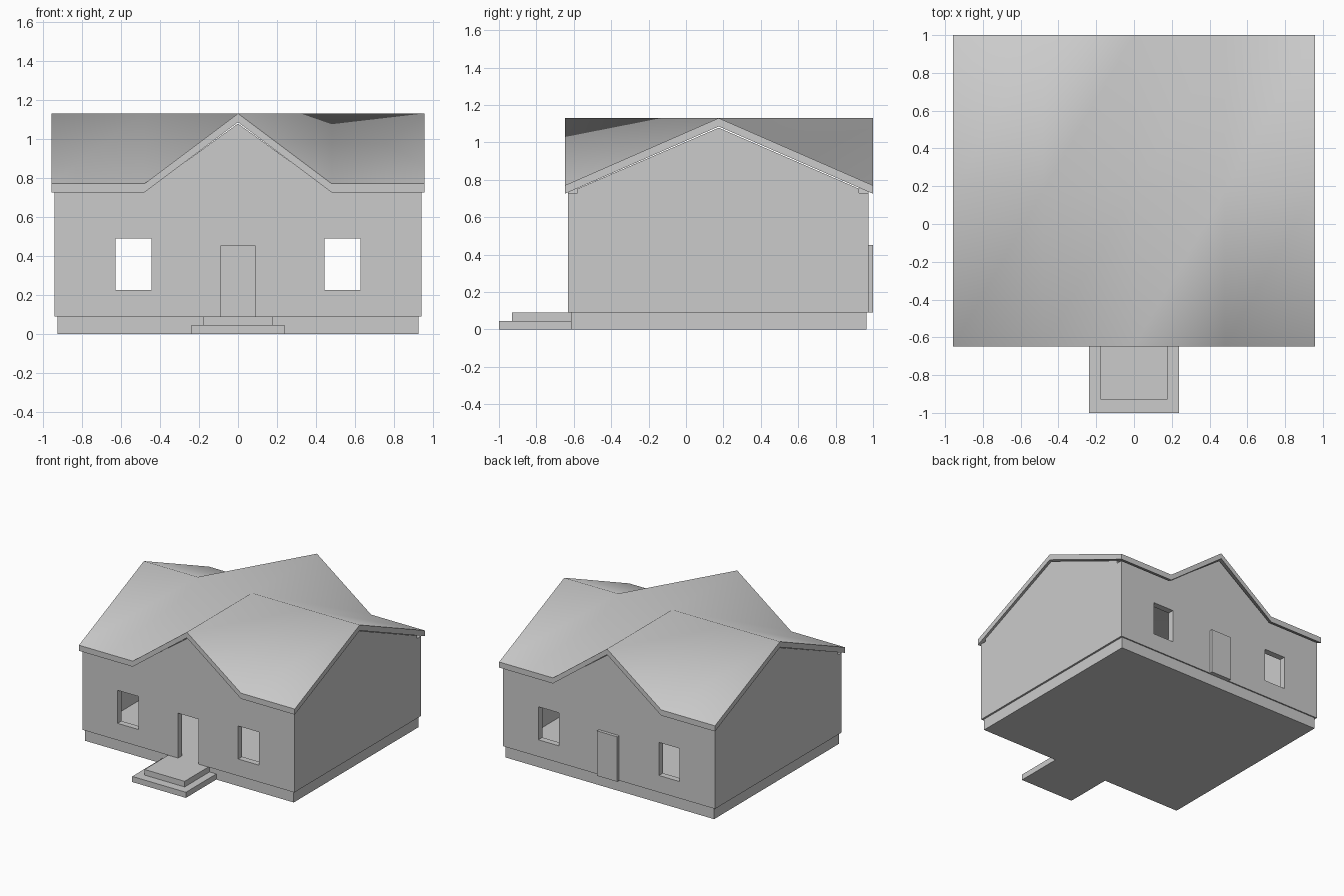
import bpy, bmesh, math
from mathutils import Vector

if "Cube" in bpy.data.objects:
    bpy.data.objects.remove(bpy.data.objects["Cube"])


def mesh_object(name, bm):
    bmesh.ops.recalc_face_normals(bm, faces=bm.faces)
    mesh = bpy.data.meshes.new(name)
    bm.to_mesh(mesh)
    bm.free()
    obj = bpy.data.objects.new(name, mesh)
    bpy.context.collection.objects.link(obj)
    return obj


def extrude_profile(name, points, offset):
    """Solid prism from a closed profile of 3D points."""
    bm = bmesh.new()
    face = bm.faces.new([bm.verts.new(p) for p in points])
    out = bmesh.ops.extrude_face_region(bm, geom=[face], use_keep_orig=True)
    verts = [v for v in out["geom"] if isinstance(v, bmesh.types.BMVert)]
    bmesh.ops.translate(bm, verts=verts, vec=Vector(offset))
    return mesh_object(name, bm)


def box(name, x0, x1, y0, y1, z0, z1):
    pts = [(x0, y0, z0), (x1, y0, z0), (x1, y1, z0), (x0, y1, z0)]
    return extrude_profile(name, pts, (0, 0, z1 - z0))


WALL = 0.05          # wall thickness
FLOOR = 0.09
RIDGE_Y = 0.175

# Foundation and entrance steps
box("foundation", -0.925, 0.925, -0.615, 0.965, 0, FLOOR)
box("lower_step", -0.238, 0.238, -1.0, -0.615, 0, 0.045)
box("upper_step", -0.178, 0.178, -0.93, -0.615, 0.045, FLOOR)

# Front and back walls with gables; the front one has an open doorway
gable = [(0.94, FLOOR), (0.94, 0.73), (0.48, 0.73), (0, 1.078),
         (-0.48, 0.73), (-0.94, 0.73), (-0.94, FLOOR)]
doorway = [(-0.09, FLOOR), (-0.09, 0.45), (0.09, 0.45), (0.09, FLOOR)]
front = extrude_profile("front_wall", [(x, -0.63, z) for x, z in gable + doorway], (0, WALL, 0))
back = extrude_profile("back_wall", [(x, 0.975, z) for x, z in gable], (0, -WALL, 0))

# Window openings through both walls
for side in (-1, 1):
    cx = side * 0.535
    cutter = box("window_cutter", cx - 0.092, cx + 0.092, -0.8, 1.2, 0.225, 0.49)
    cutter.hide_render = True
    cutter.display_type = 'WIRE'
    for wall in (front, back):
        mod = wall.modifiers.new("window", 'BOOLEAN')
        mod.operation = 'DIFFERENCE'
        mod.solver = 'EXACT'
        mod.object = cutter

# Bake the openings and remove the cutters
for wall in (front, back):
    bpy.context.view_layer.update()
    baked = bpy.data.meshes.new_from_object(
        wall.evaluated_get(bpy.context.evaluated_depsgraph_get()))
    wall.modifiers.clear()
    wall.data = baked
for obj in list(bpy.data.objects):
    if obj.name.startswith("window_cutter"):
        bpy.data.objects.remove(obj)

# Side walls rising to the long ridge
side_profile = [(-0.58, FLOOR), (0.925, FLOOR), (0.925, 0.752),
                (RIDGE_Y, 1.078), (-0.58, 0.752)]
for name, s in (("left_wall", -1), ("right_wall", 1)):
    extrude_profile(name, [(s * 0.94, y, z) for y, z in side_profile], (-s * WALL, 0, 0))

# Back door slab
box("back_door", -0.09, 0.09, 0.96, 1.0, FLOOR, 0.45)

# Cross-gabled roof: a grid of eaves and ridges, every cell split the same way
xs = (-0.957, -0.48, 0, 0.48, 0.957)
ys = (-0.648, RIDGE_Y, 1.0)
bm = bmesh.new()
grid = [[bm.verts.new((x, y, 1.13 if x == 0 or y == RIDGE_Y else 0.77)) for x in xs] for y in ys]
for j in range(2):
    for i in range(4):
        a, b = grid[j][i], grid[j][i + 1]
        c, d = grid[j + 1][i + 1], grid[j + 1][i]
        bm.faces.new((a, b, c))
        bm.faces.new((a, c, d))
out = bmesh.ops.extrude_face_region(bm, geom=bm.faces[:], use_keep_orig=True)
lower = [v for v in out["geom"] if isinstance(v, bmesh.types.BMVert)]
bmesh.ops.translate(bm, verts=lower, vec=(0, 0, -0.045))
roof = mesh_object("roof", bm)

# Soft shading over the slopes, crisp eaves
bpy.context.view_layer.objects.active = roof
roof.select_set(True)
bpy.ops.object.shade_smooth_by_angle(angle=math.radians(60))
